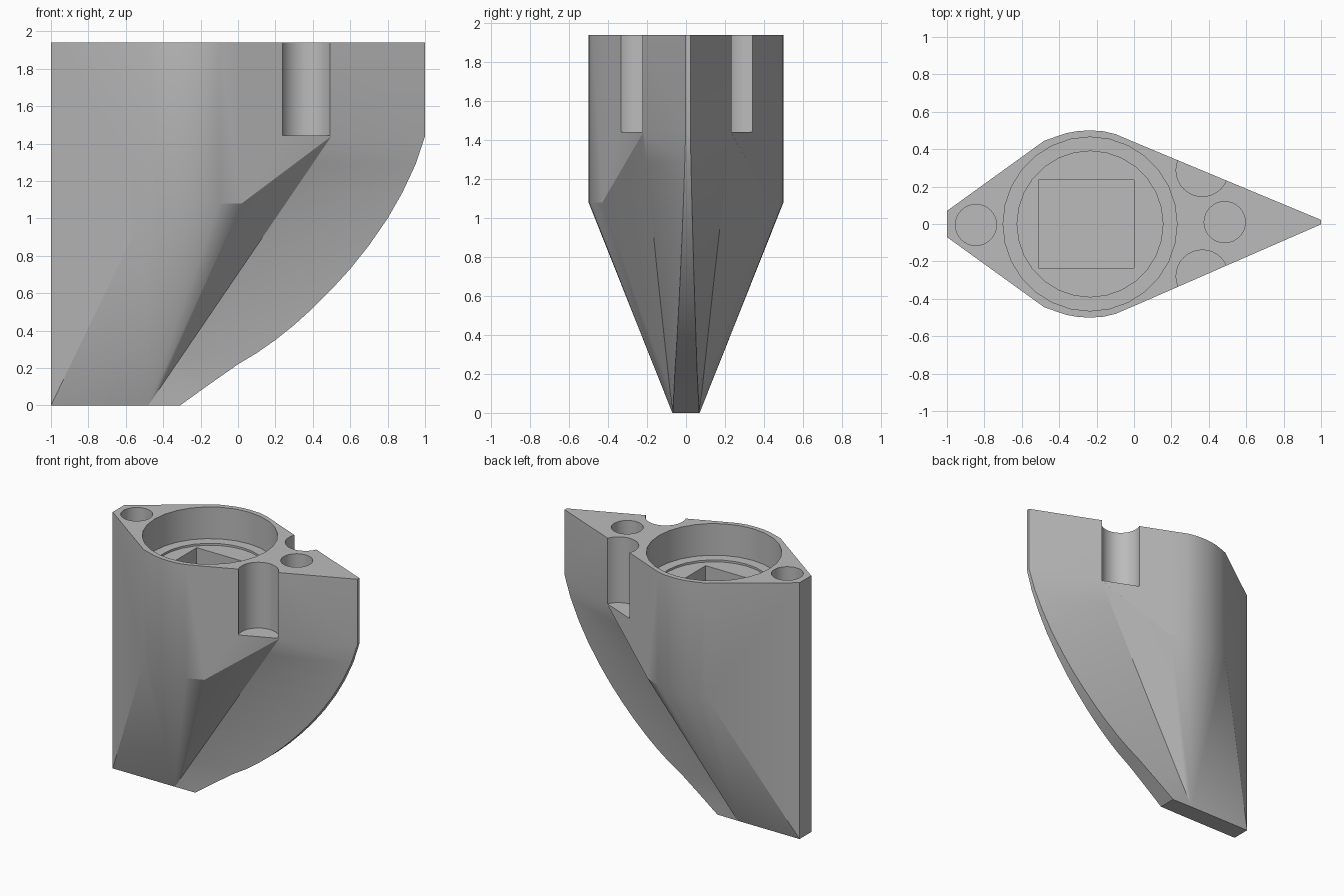
import bpy, bmesh, math

if "Cube" in bpy.data.objects:
    bpy.data.objects.remove(bpy.data.objects["Cube"])

TOP, KNEE, SHELF = 1.94, 1.08, 1.44

grey = bpy.data.materials.new("plain grey")
grey.diffuse_color = (0.5, 0.5, 0.5, 1)
grey.use_nodes = True
grey.node_tree.nodes["Principled BSDF"].inputs["Base Color"].default_value = grey.diffuse_color

# Half outline seen from above (x, half width), left end to pointed nose
arc = [(-0.48, 0.445), (-0.42, 0.466), (-0.36, 0.486), (-0.30, 0.497), (-0.24, 0.5),
       (-0.17, 0.497), (-0.10, 0.481), (0.02, 0.43)]
outline = [(-1, 0.07)] + arc + [(0.5, 0.225), (1, 0.012)]
# Curved keel profile (x, z)
keel = [(-0.31, 0), (-0.15, 0.115), (0, 0.22), (0.1, 0.28), (0.2, 0.35), (0.3, 0.43),
        (0.4, 0.52), (0.5, 0.62), (0.6, 0.73), (0.7, 0.855), (0.8, 1.0), (0.88, 1.14),
        (0.95, 1.29), (1, SHELF)]

bm = bmesh.new()


def point(x, y, z, side):
    return bm.verts.new((x, side * y + 0.01 * max(x, 0), z))


def face(pts, side):
    bm.faces.new([point(*p, side) for p in pts])


def lower_z(x):
    return 0 if x < -0.9 else KNEE if x < 0.1 else SHELF


def crease(z):
    t = z / SHELF
    return (-0.48 + 0.98 * t, 0.07 + 0.155 * t, z)


def keel_point(x, z):
    t = z / SHELF
    return (x, 0.068 - 0.056 * (1.4 * t - 0.4 * t * t), z)


apex = (-0.48, 0.07, 0)
knee = (*arc[-1], KNEE)
for side in (-1, 1):
    # upright walls
    for (xa, ya), (xb, yb) in zip(outline, outline[1:]):
        face([(xa, ya, lower_z(xa)), (xb, yb, lower_z(xb)), (xb, yb, TOP), (xa, ya, TOP)], side)
    # tapered underside fanning out of the foot
    face([(-1, 0.07, 0), apex, (-0.48, 0.445, KNEE)], side)
    for a, b in zip(arc, arc[1:]):
        face([apex, (*b, KNEE), (*a, KNEE)], side)
    # overhang facet and fin flank
    for (xa, za), (xb, zb) in zip(keel, keel[1:]):
        face([knee, crease(za), crease(zb)], side)
        face([crease(za), keel_point(xa, za), keel_point(xb, zb), crease(zb)], side)


def bridge(pts):
    """Face made from a one-sided row of points and its mirror."""
    bm.faces.new([point(*p, -1) for p in pts] + [point(*p, 1) for p in reversed(pts)])


# keel edge, foot, end faces and top
for a, b in zip(keel, keel[1:]):
    bridge([keel_point(*a), keel_point(*b)])
bridge([(-1, 0.07, 0), apex, keel_point(*keel[0])])
bridge([(-1, 0.07, 0), (-1, 0.07, TOP)])
bridge([(1, 0.012, SHELF), (1, 0.012, TOP)])
bridge([(x, y, TOP) for x, y in outline])

bmesh.ops.remove_doubles(bm, verts=bm.verts, dist=0.0005)
bmesh.ops.triangulate(bm, faces=[f for f in bm.faces if len(f.verts) == 4])
bmesh.ops.recalc_face_normals(bm, faces=bm.faces)
mesh = bpy.data.meshes.new("body")
bm.to_mesh(mesh)
bm.free()
body = bpy.data.objects.new("body", mesh)
bpy.context.collection.objects.link(body)
mesh.materials.append(grey)


def cut(cutter):
    cutter.data.materials.append(grey)
    cutter.hide_render = True
    bpy.ops.object.select_all(action='DESELECT')
    bpy.context.view_layer.objects.active = body
    body.select_set(True)
    mod = body.modifiers.new("cut", 'BOOLEAN')
    mod.operation, mod.solver, mod.object = 'DIFFERENCE', 'EXACT', cutter
    bpy.ops.object.modifier_apply(modifier=mod.name)
    bpy.data.objects.remove(cutter)


def drill(x, y, r, floor, sides=32):
    top = TOP + 0.1
    bpy.ops.mesh.primitive_cylinder_add(vertices=sides, radius=r, depth=top - floor,
                                        location=(x, y, (top + floor) / 2))
    cut(bpy.context.object)


# round well with a shallow stepped floor
drill(-0.235, 0, 0.465, 1.70, 28)
drill(-0.235, 0, 0.39, 1.685, 28)
# square pocket in the well floor
bpy.ops.mesh.primitive_cube_add(size=1, location=(-0.255, 0, 1.6))
bpy.context.object.scale = (0.51, 0.47, 0.8)
cut(bpy.context.object)
# screw holes
drill(-0.845, -0.005, 0.11, SHELF)
drill(0.485, 0.01, 0.11, SHELF)
# side notches
for side in (-1, 1):
    drill(0.365, side * 0.283 + 0.004, 0.14, SHELF + 0.002)

bpy.ops.object.select_all(action='DESELECT')
body.select_set(True)
bpy.context.view_layer.objects.active = body
bpy.ops.object.shade_smooth_by_angle(angle=math.radians(25))
